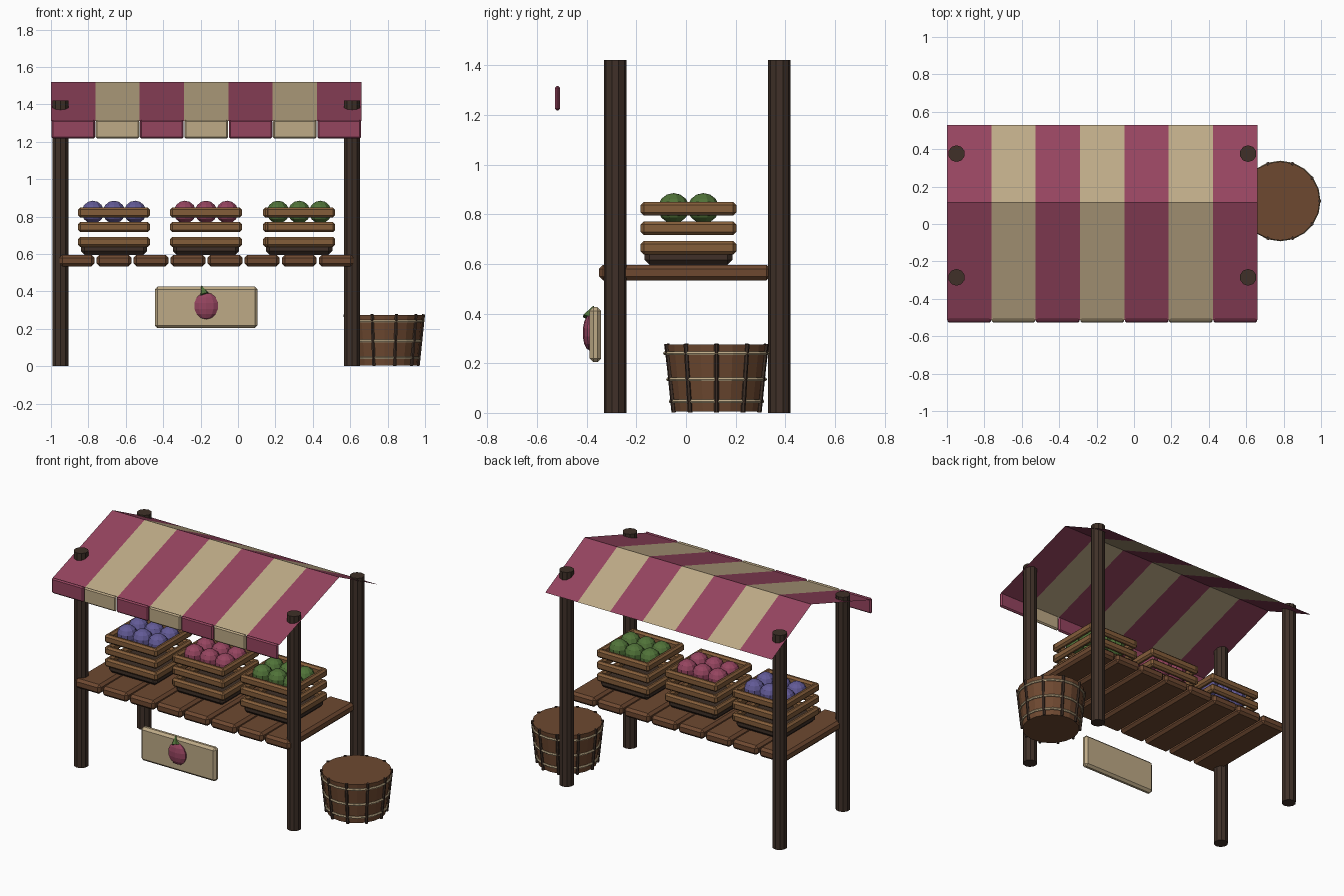
import bpy, bmesh, math
from mathutils import Matrix, Vector

if "Cube" in bpy.data.objects:
    bpy.data.objects.remove(bpy.data.objects["Cube"])


def material(name, rgb):
    m = bpy.data.materials.new(name)
    m.diffuse_color = (*rgb, 1)
    m.use_nodes = True
    m.node_tree.nodes["Principled BSDF"].inputs["Base Color"].default_value = m.diffuse_color
    return m


BERRY = material("berry", (0.30, 0.058, 0.114))
CREAM = material("cream", (0.51, 0.40, 0.24))
PLANK = material("plank_wood", (0.155, 0.066, 0.030))
SLAT = material("slat_wood", (0.23, 0.11, 0.042))
DARK = material("dark_wood", (0.050, 0.030, 0.021))
GREEN = material("green", (0.08, 0.17, 0.04))
BLUE = material("blue", (0.122, 0.102, 0.305))


def finish(name, bm, *mats):
    me = bpy.data.meshes.new(name)
    bm.to_mesh(me)
    bm.free()
    for m in mats:
        me.materials.append(m)
    ob = bpy.data.objects.new(name, me)
    bpy.context.collection.objects.link(ob)
    return ob


def box(name, center, size, bevel, mat):
    """Chamfered box."""
    bm = bmesh.new()
    bmesh.ops.create_cube(bm, size=1)
    bmesh.ops.scale(bm, vec=size, verts=bm.verts)
    bmesh.ops.bevel(bm, geom=bm.edges[:], offset=bevel, segments=1, affect='EDGES')
    bmesh.ops.translate(bm, vec=center, verts=bm.verts)
    return finish(name, bm, mat)


def rod(name, a, b, r1, r2, sides, mat):
    """Tapered prism from point a to point b."""
    a, b = Vector(a), Vector(b)
    d = b - a
    rot = Vector((0, 0, 1)).rotation_difference(d).to_matrix().to_4x4()
    bm = bmesh.new()
    bmesh.ops.create_cone(bm, cap_ends=True, segments=sides, radius1=r1, radius2=r2,
                          depth=d.length, matrix=Matrix.Translation((a + b) / 2) @ rot)
    return finish(name, bm, mat)


def ball(name, center, size, mat):
    bm = bmesh.new()
    bmesh.ops.create_uvsphere(bm, u_segments=10, v_segments=7, radius=1)
    bmesh.ops.scale(bm, vec=size, verts=bm.verts)
    bmesh.ops.translate(bm, vec=center, verts=bm.verts)
    return finish(name, bm, mat)


def hoop(name, center, radius, minor, mat, n=20, m=6):
    bm = bmesh.new()
    rings = []
    for i in range(n):
        a = math.tau * i / n
        ring = []
        for j in range(m):
            b = math.tau * j / m
            r = radius + minor * math.cos(b)
            ring.append(bm.verts.new((center[0] + r * math.cos(a), center[1] + r * math.sin(a),
                                      center[2] + minor * math.sin(b))))
        rings.append(ring)
    for i in range(n):
        p, q = rings[i], rings[(i + 1) % n]
        for j in range(m):
            k = (j + 1) % m
            bm.faces.new((p[j], q[j], q[k], p[k]))
    return finish(name, bm, mat)


# Four posts poking through the canopy
for x in (-0.949, 0.61):
    for y in (-0.285, 0.376):
        rod("post", (x, y, 0), (x, y, 1.42), 0.045, 0.045, 10, DARK)

# Striped canopy: a thin sheet folded at the ridge
STRIPES, X0, X1 = 7, -1.0, 0.66
step = (X1 - X0) / STRIPES
profile = [(-0.512, 1.31), (0.116, 1.52), (0.53, 1.312)]
bm = bmesh.new()
cols = [[bm.verts.new((X0 + i * step, y, z)) for y, z in profile] for i in range(STRIPES + 1)]
for i in range(STRIPES):
    for j in range(2):
        f = bm.faces.new((cols[i][j], cols[i + 1][j], cols[i + 1][j + 1], cols[i][j + 1]))
        f.material_index = i % 2
finish("canopy", bm, BERRY, CREAM)

# Valance flaps along the front edge
for i in range(STRIPES):
    box("valance_flap", (X0 + (i + 0.5) * step, -0.517, 1.267), (step - 0.004, 0.021, 0.10),
        0.008, (BERRY, CREAM)[i % 2])

# Counter planks
for i in range(8):
    box("counter_plank", (-0.861 + i * 0.198, -0.005, 0.565), (0.186, 0.69, 0.062), 0.016, PLANK)

# Three crates with slatted sides and six fruits each
CY = 0.01
for cx, fruit in ((-0.663, BLUE), (-0.171, BERRY), (0.327, GREEN)):
    box("crate_base", (cx, CY, 0.627), (0.355, 0.355, 0.062), 0.02, DARK)
    for z in (0.665, 0.744, 0.822):
        for s in (-1, 1):
            box("crate_slat_long", (cx, CY + s * 0.174, z), (0.385, 0.036, 0.054), 0.012, SLAT)
            box("crate_slat_side", (cx + s * 0.174, CY, z), (0.036, 0.385, 0.054), 0.012, SLAT)
    for i in (-1, 0, 1):
        for s in (-1, 1):
            ball("fruit", (cx + i * 0.113, CY + s * 0.06, 0.824), (0.063, 0.063, 0.061), fruit)

# Hanging sign with a fruit emblem and leaf
box("sign_board", (-0.17, -0.365, 0.315), (0.55, 0.046, 0.222), 0.015, CREAM)
ball("sign_fruit", (-0.17, -0.388, 0.323), (0.068, 0.028, 0.072), BERRY)
rod("sign_leaf", (-0.178, -0.393, 0.382), (-0.195, -0.372, 0.43), 0.028, 0.002, 5, GREEN)

# Basket: solid tapered body, ten ribs, three hoops
bx, by, H = 0.782, 0.123, 0.278
rod("basket_body", (bx, by, 0.005), (bx, by, H - 0.003), 0.178, 0.211, 20, PLANK)
for i in range(10):
    c, s = math.cos(math.tau * i / 10), math.sin(math.tau * i / 10)
    rod("basket_rib", (bx + 0.181 * c, by + 0.181 * s, 0.002),
        (bx + 0.210 * c, by + 0.210 * s, H), 0.0095, 0.0095, 6, DARK)
for z in (0.046, 0.135, 0.24):
    hoop("basket_hoop", (bx, by, z), 0.179 + 0.033 * z / H, 0.008, CREAM)
